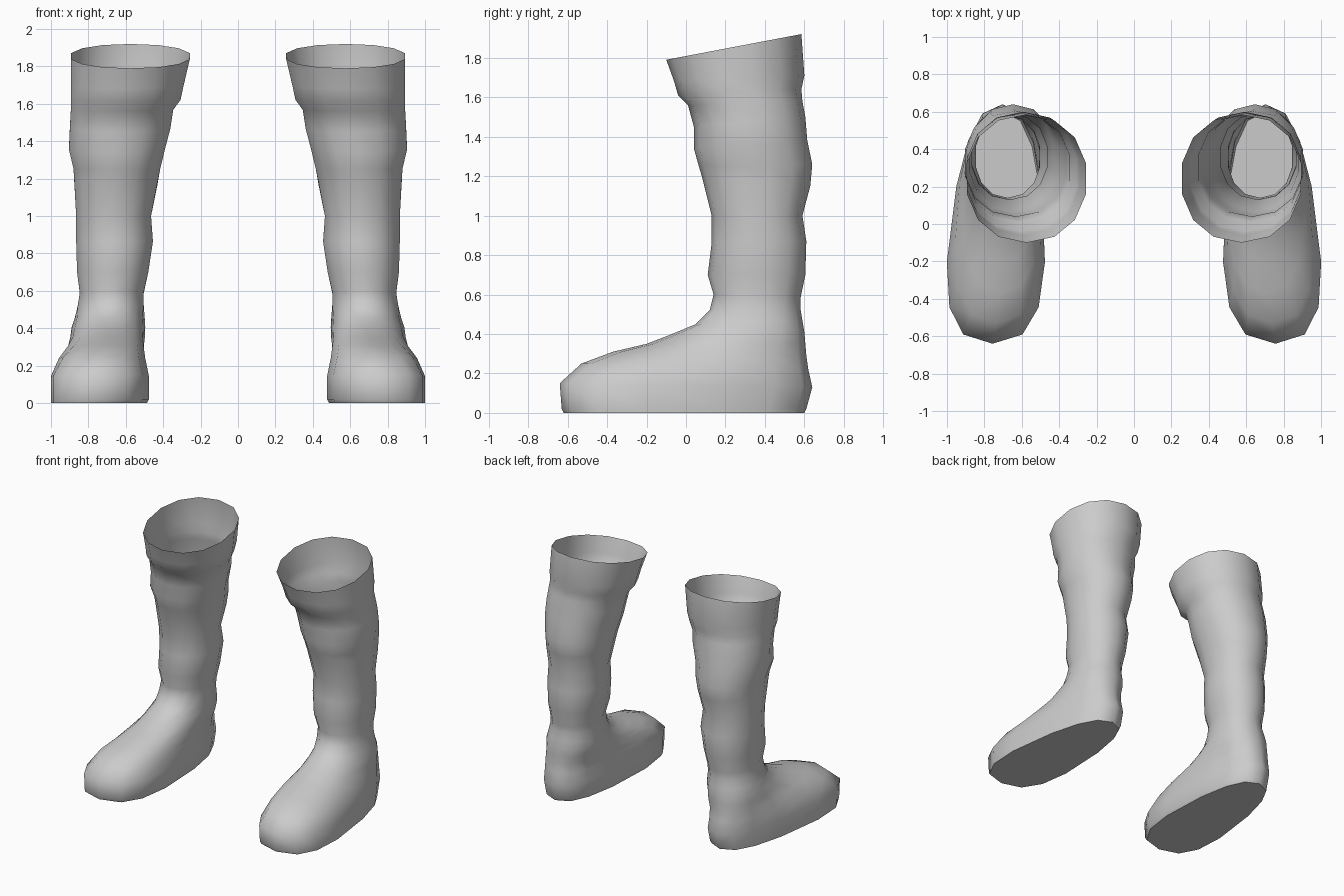
import bpy, bmesh, math

if "Cube" in bpy.data.objects:
    bpy.data.objects.remove(bpy.data.objects["Cube"])

SIDES = 14

grey = bpy.data.materials.new("plain grey")
grey.use_nodes = True
COLOUR = (0.6, 0.6, 0.6, 1)
grey.diffuse_color = COLOUR
grey.node_tree.nodes["Principled BSDF"].inputs["Base Color"].default_value = COLOUR

# Sections: front z, back z, front y, back y, inner x, outer x, toe widening, squareness
FOOT = [
    (0.00, 0.00, -0.62, 0.60, 0.49, 0.98, 0.22, 2.6),
    (0.02, 0.02, -0.63, 0.61, 0.48, 0.98, 0.22, 2.6),
    (0.15, 0.13, -0.64, 0.64, 0.48, 0.98, 0.22, 2.6),
    (0.25, 0.22, -0.53, 0.62, 0.495, 0.95, 0.12, 2.5),
    (0.31, 0.29, -0.37, 0.61, 0.50, 0.915, 0.00, 2.4),
    (0.35, 0.35, -0.20, 0.605, 0.50, 0.895, -0.12, 2.3),
    (0.40, 0.41, -0.07, 0.60, 0.50, 0.885, -0.18, 2.2),
    (0.45, 0.47, 0.05, 0.59, 0.50, 0.87, -0.12, 2.1),
    (0.52, 0.53, 0.12, 0.58, 0.50, 0.86, 0.0, 2.1),
]
SHAFT = [
    (0.60, 0.58, 0.14, 0.58, 0.50, 0.85),
    (0.70, 0.70, 0.11, 0.605, 0.475, 0.865),
    (0.86, 0.87, 0.13, 0.61, 0.45, 0.87),
    (1.00, 1.00, 0.13, 0.59, 0.46, 0.87),
    (1.20, 1.15, 0.08, 0.63, 0.425, 0.88),
    (1.25, 1.26, 0.065, 0.64, 0.41, 0.885),
    (1.34, 1.38, 0.04, 0.615, 0.385, 0.91),
    (1.45, 1.50, 0.04, 0.605, 0.355, 0.905),
    (1.56, 1.58, 0.01, 0.59, 0.34, 0.90),
    (1.61, 1.64, -0.04, 0.585, 0.30, 0.90),
    (1.68, 1.71, -0.06, 0.60, 0.285, 0.90),
    (1.79, 1.92, -0.10, 0.585, 0.25, 0.90),
]


def section(bm, side, zf, zb, yf, yb, xi, xo, taper=0.0, power=2.15):
    """One rounded ring around the boot, tilted from front to back."""
    ring = []
    for i in range(SIDES):
        a = 2 * math.pi * i / SIDES
        c, s = math.cos(a), math.sin(a)
        u = math.copysign(abs(s) ** (2 / power), s)
        v = math.copysign(abs(c) ** (2 / power), c)
        half = (xo - xi) / 2 * (1 - taper * v)
        x = (xi + xo) / 2 + u * half - 0.12 * max(taper, 0) * v
        y = (yf + yb) / 2 + v * (yb - yf) / 2
        z = zf + (zb - zf) * (v + 1) / 2
        ring.append(bm.verts.new((side * x, y, z)))
    return ring


def boot(name, side):
    bm = bmesh.new()
    rings = [section(bm, side, *row) for row in FOOT + SHAFT]
    # Upper and open cuff
    for low, high in zip(rings, rings[1:]):
        for i in range(SIDES):
            j = (i + 1) % SIDES
            bm.faces.new((low[i], low[j], high[j], high[i]))
    # Flat sole
    bm.faces.new(rings[0])
    bmesh.ops.recalc_face_normals(bm, faces=bm.faces)
    mesh = bpy.data.meshes.new(name)
    bm.to_mesh(mesh)
    bm.free()
    mesh.materials.append(grey)
    obj = bpy.data.objects.new(name, mesh)
    bpy.context.collection.objects.link(obj)
    bpy.ops.object.select_all(action="DESELECT")
    obj.select_set(True)
    bpy.context.view_layer.objects.active = obj
    bpy.ops.object.shade_smooth_by_angle(angle=math.radians(50))


boot("left_boot", 1)
boot("right_boot", -1)
